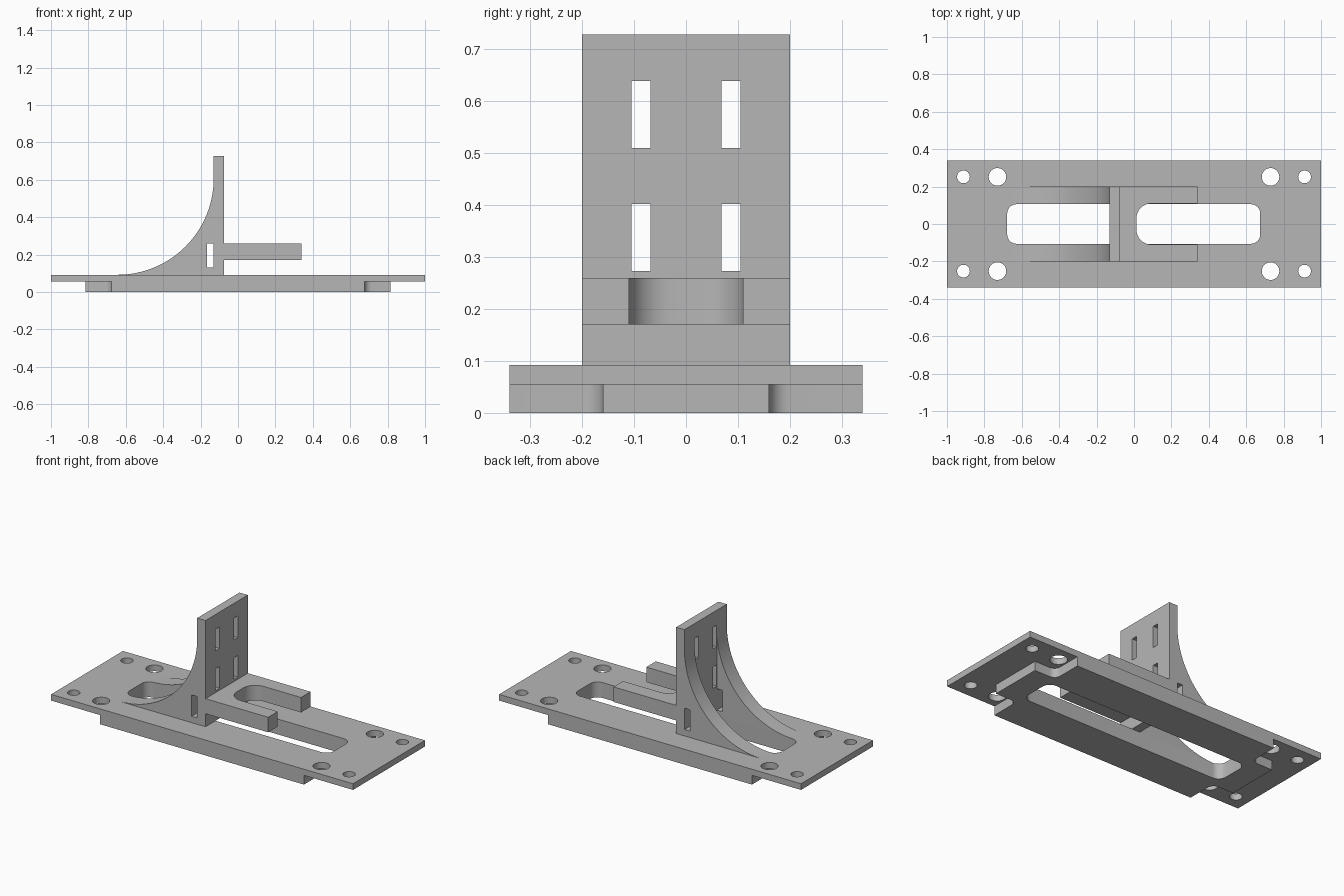
import bpy, bmesh
from math import sin, cos, pi
from mathutils import Vector

cube = bpy.data.objects.get("Cube")
if cube:
    bpy.data.objects.remove(cube, do_unlink=True)

grey = bpy.data.materials.new("plain grey")
grey.use_nodes = True
grey.diffuse_color = (0.47, 0.47, 0.47, 1)
grey.node_tree.nodes["Principled BSDF"].inputs["Base Color"].default_value = (0.47, 0.47, 0.47, 1)


def rounded(corners, steps=8):
    """Outline from (u, v, radius) right-angle corners, filleted where radius > 0."""
    out = []
    for i, (u, v, r) in enumerate(corners):
        p = Vector((u, v))
        if not r:
            out.append(p)
            continue
        a = (Vector(corners[i - 1][:2]) - p).normalized()
        b = (Vector(corners[(i + 1) % len(corners)][:2]) - p).normalized()
        centre = p + r * (a + b)
        for k in range(steps + 1):
            t = pi / 2 * k / steps
            out.append(centre - r * (a * sin(t) + b * cos(t)))
    return out


def rect(u0, u1, v0, v1, r=0):
    return rounded([(u0, v0, r), (u1, v0, r), (u1, v1, r), (u0, v1, r)])


def circle(u, v, r, n=32):
    return [(u + r * cos(2 * pi * k / n), v + r * sin(2 * pi * k / n)) for k in range(n)]


def plate(name, outlines, w0, w1, axes="xyz"):
    """Extrude an outline with holes from w0 to w1; axes names where u, v, w go."""
    curve = bpy.data.curves.new(name + "_profile", "CURVE")
    curve.dimensions, curve.fill_mode = "2D", "BOTH"
    curve.extrude = (w1 - w0) / 2
    for outline in outlines:
        spline = curve.splines.new("POLY")
        spline.points.add(len(outline) - 1)
        for point, (u, v) in zip(spline.points, outline):
            point.co = (u, v, 0, 1)
        spline.use_cyclic_u = True
    temp = bpy.data.objects.new(name + "_profile", curve)
    bpy.context.collection.objects.link(temp)
    graph = bpy.context.evaluated_depsgraph_get()
    mesh = bpy.data.meshes.new_from_object(temp.evaluated_get(graph))
    bpy.data.objects.remove(temp, do_unlink=True)
    bpy.data.curves.remove(curve)

    # Weld caps to sides and turn the part into its own plane
    bm = bmesh.new()
    bm.from_mesh(mesh)
    for vert in bm.verts:
        old = vert.co.copy()
        old.z += (w0 + w1) / 2
        for value, axis in zip(old, axes):
            setattr(vert.co, axis, value)
    bmesh.ops.remove_doubles(bm, verts=bm.verts, dist=1e-5)
    bmesh.ops.recalc_face_normals(bm, faces=bm.faces)
    bm.to_mesh(mesh)
    bm.free()
    mesh.name = name
    mesh.materials.clear()
    mesh.materials.append(grey)
    obj = bpy.data.objects.new(name, mesh)
    bpy.context.collection.objects.link(obj)
    bpy.ops.object.select_all(action="DESELECT")
    obj.select_set(True)
    bpy.context.view_layer.objects.active = obj
    bpy.ops.object.shade_smooth_by_angle(angle=pi / 6)
    return obj


WIDTH, TOP, STEP = 0.34, 0.092, 0.055
WALL_BACK, WALL_FRONT = -0.13, -0.075
slot = rect(-0.678, 0.675, -0.106, 0.106, 0.05)

# Base plate with long slot and screw holes
holes = [circle(sx * x, sy * 0.252, r)
         for x, r in ((0.912, 0.034), (0.73, 0.047))
         for sx in (-1, 1) for sy in (-1, 1)]
plate("base_plate", [rect(-1, 1, -WIDTH, WIDTH), slot] + holes, STEP, TOP)

# Lower block with filleted corner notches
a, b, n = 0.815, 0.675, 0.16
plate("lower_block", [rounded([
    (a, -n, 0), (a, n, 0), (b, n, 0.04), (b, WIDTH, 0),
    (-b, WIDTH, 0), (-b, n, 0.04), (-a, n, 0), (-a, -n, 0),
    (-b, -n, 0.04), (-b, -WIDTH, 0), (b, -WIDTH, 0), (b, -n, 0.04)]), slot], 0, STEP)

# Upright wall with four strap slots
straps = [rect(min(s * 0.068, s * 0.105), max(s * 0.068, s * 0.105), z, z + 0.129)
          for s in (-1, 1) for z in (0.273, 0.51)]
plate("upright_wall", [rect(-0.2, 0.2, TOP, 0.728)] + straps,
      WALL_BACK, WALL_FRONT, "yzx")

# Curved side ribs, notched for a strap next to the wall
R = 0.515
cx, cz = WALL_BACK - R, TOP + R
arc = [(cx + R * sin(t), cz - R * cos(t)) for t in (pi / 2 * k / 32 for k in range(33))]
notch = [(WALL_BACK, 0.258), (-0.167, 0.258), (-0.167, 0.13), (WALL_BACK, 0.13)]
for name, y0, y1 in (("left_rib", 0.106, 0.2), ("right_rib", -0.2, -0.106)):
    plate(name, [arc + notch + [(WALL_BACK, TOP)]], y0, y1, "xzy")

# Forked shelf
plate("forked_shelf", [rounded([
    (WALL_FRONT, -0.2, 0), (0.34, -0.2, 0), (0.34, -0.11, 0), (0.013, -0.11, 0.08),
    (0.013, 0.11, 0.08), (0.34, 0.11, 0), (0.34, 0.2, 0), (WALL_FRONT, 0.2, 0)])],
    0.17, 0.26)
